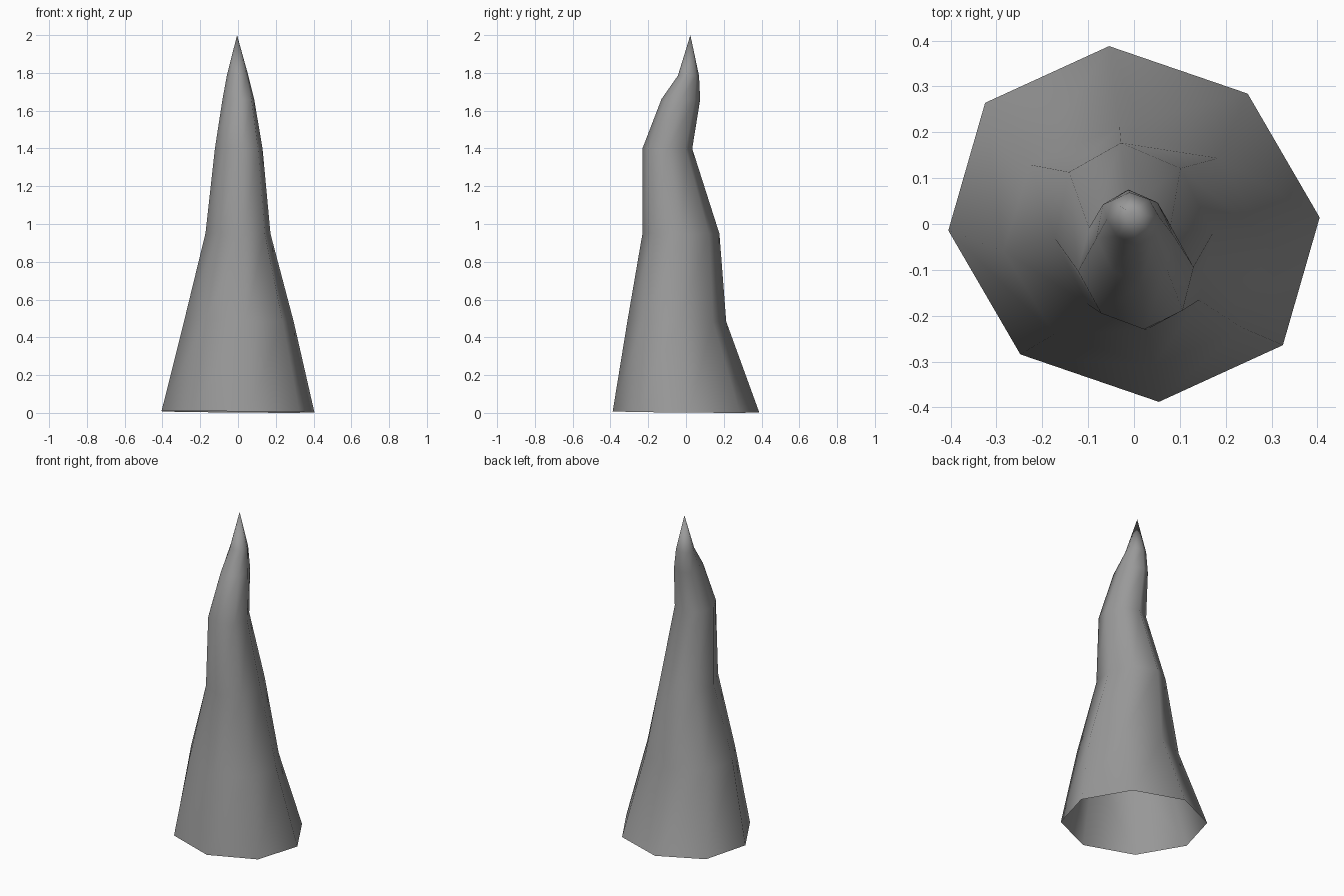
import bpy, bmesh
from math import cos, sin, tau
from mathutils import Vector

cube = bpy.data.objects.get("Cube")
if cube:
    bpy.data.objects.remove(cube, do_unlink=True)

# Single grey colour
mat = bpy.data.materials.new("grey")
mat.use_nodes = True
grey = (0.32, 0.32, 0.32, 1)
mat.diffuse_color = grey
mat.node_tree.nodes["Principled BSDF"].inputs["Base Color"].default_value = grey

SIDES = 8
# Cross-sections from base up: height, centre x, half width, front y, back y
SECTIONS = [
    (0.005, 0.0, 0.405, -0.388, 0.388),
    (0.485, 0.005, 0.29, -0.31, 0.213),
    (0.95, 0.0, 0.172, -0.23, 0.177),
    (1.4, 0.004, 0.126, -0.23, 0.033),
    (1.66, 0.002, 0.084, -0.13, 0.075),
    (1.785, -0.002, 0.057, -0.043, 0.069),
]
TIP = Vector((-0.005, 0.023, 2.0))


def make_ring(bm, z, cx, rx, front, back):
    """Slightly sheared and tilted eight-sided cross-section."""
    ry, cy = (back - front) / 2, (back + front) / 2
    ring = []
    for i in range(SIDES):
        c, s = cos(tau * i / SIDES), sin(tau * i / SIDES)
        x = rx * c - 0.14 * ry * s
        y = ry * s + 0.035 * rx * c
        tilt = -0.009 * (x + y)
        ring.append(bm.verts.new((cx + x, cy + y, max(0, z + tilt))))
    return ring


# Bent horn, open at the base
bm = bmesh.new()
rings = [make_ring(bm, *section) for section in SECTIONS]
tip = bm.verts.new(TIP)
for low, high in zip(rings, rings[1:]):
    for i in range(SIDES):
        j = (i + 1) % SIDES
        bm.faces.new((low[i], low[j], high[j], high[i]))
for i in range(SIDES):
    bm.faces.new((rings[-1][i], rings[-1][(i + 1) % SIDES], tip))
for face in bm.faces:
    face.smooth = True

mesh = bpy.data.meshes.new("horn")
bm.to_mesh(mesh)
bm.free()
mesh.materials.append(mat)
horn = bpy.data.objects.new("horn", mesh)
bpy.context.collection.objects.link(horn)
